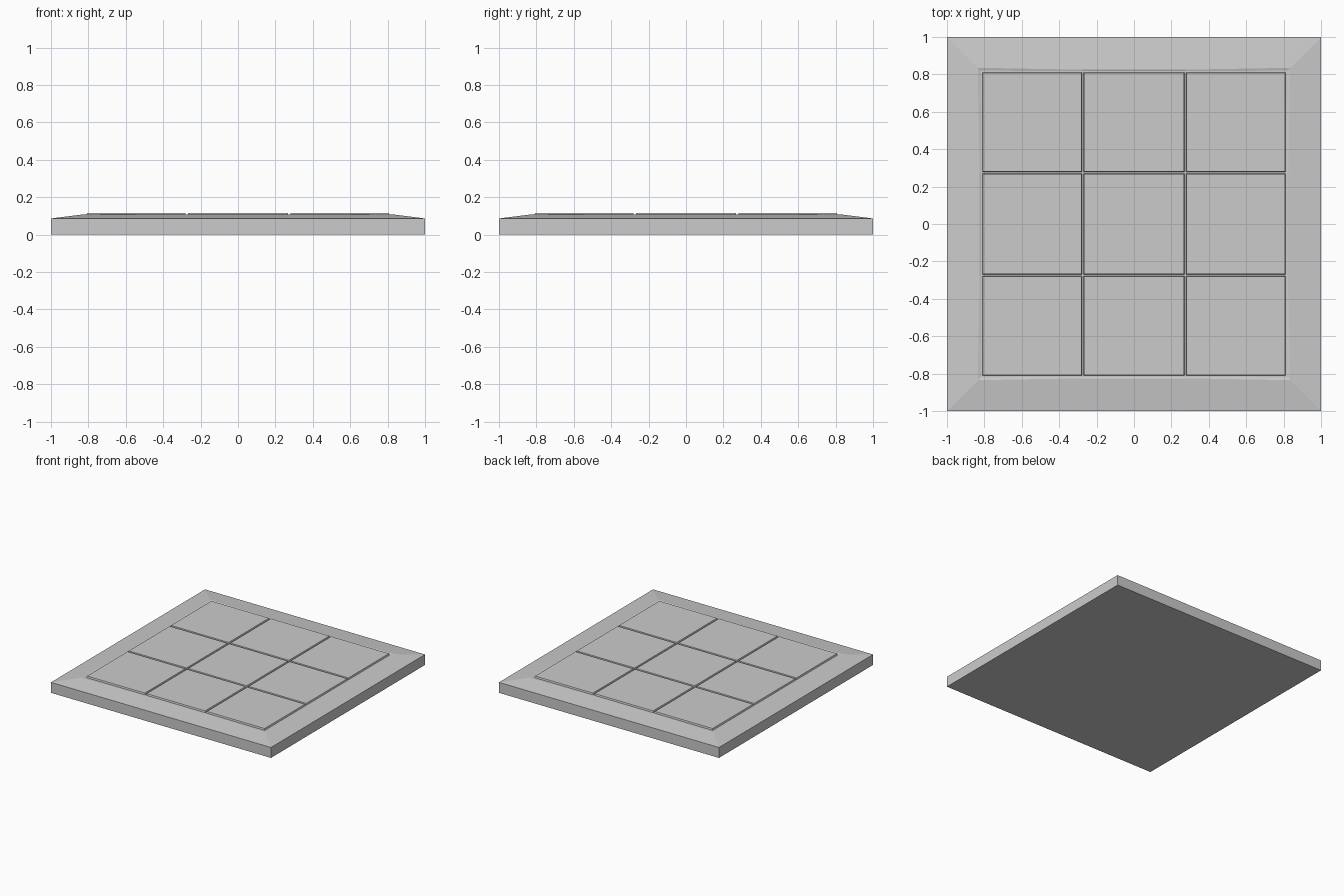
import bpy, bmesh

if "Cube" in bpy.data.objects:
    bpy.data.objects.remove(bpy.data.objects["Cube"])


def finish(name, bm):
    bmesh.ops.recalc_face_normals(bm, faces=bm.faces)
    mesh = bpy.data.meshes.new(name)
    bm.to_mesh(mesh)
    bm.free()
    obj = bpy.data.objects.new(name, mesh)
    bpy.context.collection.objects.link(obj)
    return obj


def ring(bm, corner, middle, z):
    """Square loop with two in-between points per side, slightly bowed."""
    side = [(-corner, -corner), (-0.275, -middle), (0.275, -middle)]
    verts = []
    for _ in range(4):
        verts += [bm.verts.new((x, y, z)) for x, y in side]
        side = [(-y, x) for x, y in side]
    return verts


# Slab with a sloped, slightly worn border rising to the tile bed
bm = bmesh.new()
loops = [ring(bm, *p) for p in [
    (1.0, 1.0, 0.0), (1.0, 1.0, 0.086),
    (0.835, 0.825, 0.107), (0.82, 0.818, 0.104)]]
for a, b in zip(loops, loops[1:]):
    for i in range(12):
        j = (i + 1) % 12
        bm.faces.new((a[i], a[j], b[j], b[i]))
bm.faces.new(loops[0])
bm.faces.new(loops[-1])
finish("floor_slab", bm)


# Three by three thin tiles with narrow joints
spans = [(-0.807, -0.282), (-0.266, 0.266), (0.282, 0.807)]
for i, (x0, x1) in enumerate(spans):
    for j, (y0, y1) in enumerate(spans):
        bm = bmesh.new()
        bmesh.ops.create_cube(bm, size=1)
        for v in bm.verts:
            top = v.co.z > 0
            inset = 0.0 if top else -0.004
            v.co.x = x0 + inset if v.co.x < 0 else x1 - inset
            v.co.y = y0 + inset if v.co.y < 0 else y1 - inset
            v.co.z = 0.116 if top else 0.103
        finish(f"tile_{i}_{j}", bm)
